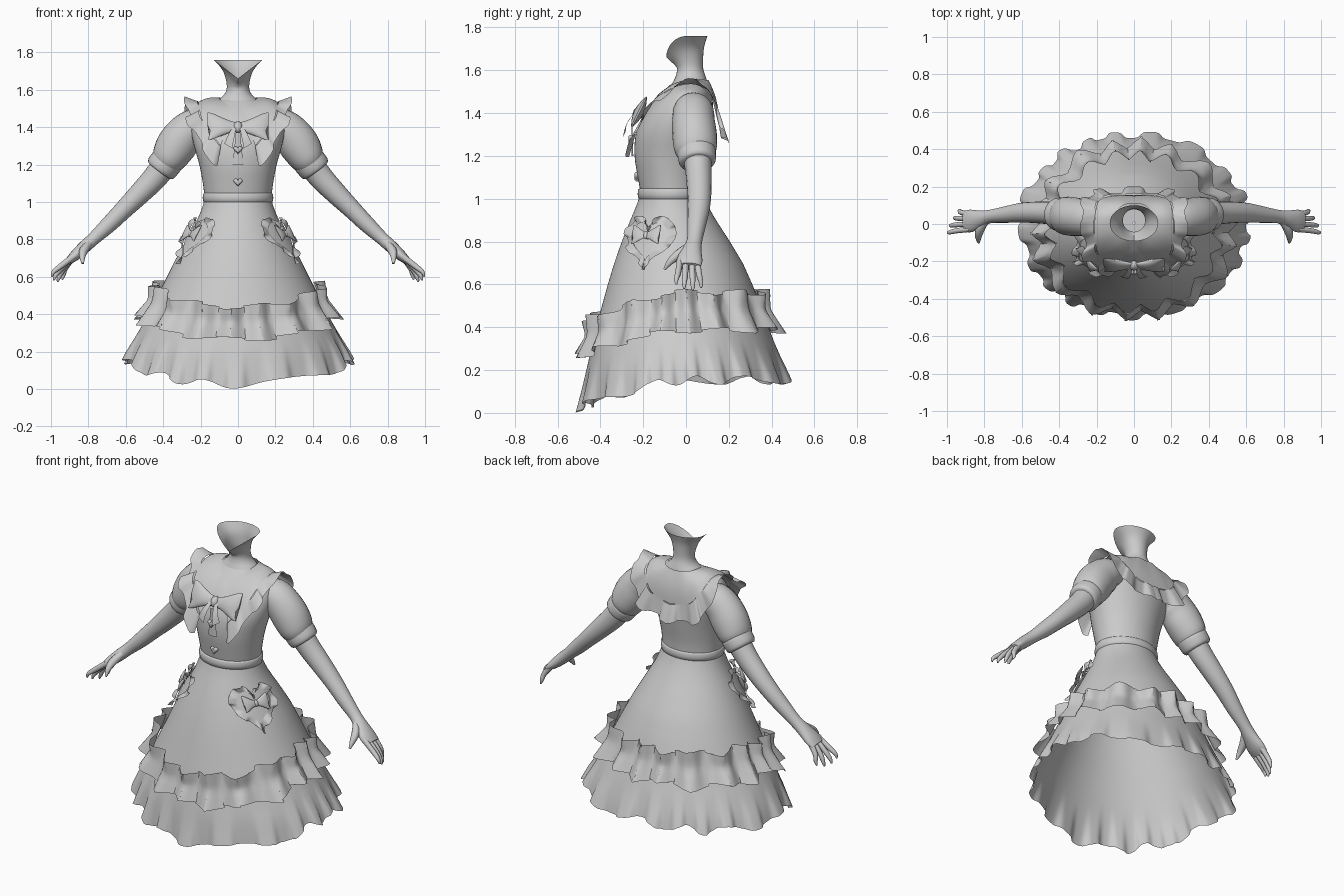
import bpy, bmesh, math
from mathutils import Vector as V

if "Cube" in bpy.data.objects:
    bpy.data.objects.remove(bpy.data.objects["Cube"])

grey = bpy.data.materials.new("plain grey")
grey.diffuse_color = (0.6, 0.6, 0.6, 1)
grey.use_nodes = True
grey.node_tree.nodes["Principled BSDF"].inputs["Base Color"].default_value = grey.diffuse_color
TAU = math.tau


def spline(pts, t):
    """Catmull-Rom through tuples, t in 0..1"""
    n = len(pts) - 1
    i = min(int(t * n), n - 1)
    u = t * n - i
    p0, p1, p2, p3 = pts[max(i - 1, 0)], pts[i], pts[i + 1], pts[min(i + 2, n)]
    return [0.5 * (2 * b + (c - a) * u + (2 * a - 5 * b + 4 * c - d) * u * u
                   + (3 * b - a - 3 * c + d) * u ** 3) for a, b, c, d in zip(p0, p1, p2, p3)]


def lookup(table, z):
    """Linear rows keyed by a descending first column"""
    for a, b in zip(table, table[1:]):
        if z >= b[0] or b is table[-1]:
            k = (z - a[0]) / (b[0] - a[0])
            return [p + (q - p) * k for p, q in zip(a, b)][1:]


def sheet(name, rows, closed=False, caps=False):
    """Grid of quads through rows of points"""
    bm = bmesh.new()
    vs = [[bm.verts.new(p) for p in r] for r in rows]
    n = len(rows[0])
    for a, b in zip(vs, vs[1:]):
        for j in range(n if closed else n - 1):
            k = (j + 1) % n
            bm.faces.new((a[j], a[k], b[k], b[j]))
    if caps:
        bm.faces.new(vs[0])
        bm.faces.new(vs[-1][::-1])
    bmesh.ops.recalc_face_normals(bm, faces=bm.faces)
    me = bpy.data.meshes.new(name)
    bm.to_mesh(me)
    bm.free()
    me.materials.append(grey)
    ob = bpy.data.objects.new(name, me)
    bpy.context.collection.objects.link(ob)
    return ob


def tube(name, pts, steps=12, n=16, side=1):
    """Tube along (x, y, z, thickness, width) points, mirrored by side"""
    ps = [spline(pts, i / steps) for i in range(steps + 1)]
    rows = []
    for i, p in enumerate(ps):
        t = (V(ps[min(i + 1, steps)][:3]) - V(ps[max(i - 1, 0)][:3])).normalized()
        w = (V((0, 1, 0)) - t * t.y).normalized()
        b = t.cross(w)
        rows.append([V(p[:3]) + b * p[3] * math.cos(a) + w * p[4] * math.sin(a)
                     for a in (TAU * j / n for j in range(n))])
    return sheet(name, [[(side * q.x, q.y, q.z) for q in r] for r in rows], True, True)


def pleat(t):
    """Soft box pleat wave, -1..1"""
    return math.tanh(2.2 * math.sin(t))


# Skirt: z, half width, front y, back y
SKIRT = [(1.02, .178, -.215, .08), (.97, .19, -.23, .10), (.9, .22, -.26, .14), (.8, .275, -.30, .205),
         (.7, .33, -.335, .265), (.6, .38, -.365, .31), (.4, .48, -.42, .385), (.2, .59, -.465, .465), (0, .67, -.5, .535)]


def skirt(a, z, off=0):
    rx, f, b = lookup(SKIRT, z)
    return V(((rx + off) * math.cos(a), (f + b) / 2 + ((b - f) / 2 + off) * math.sin(a), z))


def front(a):
    return max(0, -math.sin(a))


N = 320
ANG = [TAU * j / N for j in range(N)]
rows = []
for i in range(25):
    t = i / 24
    k = max(0, (t - .78) / .22) ** 1.5
    row = []
    for a in ANG:
        hem = .152 - .13 * front(a) ** 1.6 + .02 * math.sin(10 * a + 2 * math.sin(3 * a))
        row.append(skirt(a, 1.02 + (hem - 1.02) * t, k * .016 * pleat(20 * a + 2 * math.sin(3 * a))))
    rows.append(row)
sheet("skirt", rows, True)

# Pleated ruffle around the skirt, pinched below its upper edge
rows = []
for i in range(9):
    t = i / 8
    row = []
    for a in ANG:
        f = front(a) ** 1.5
        ph = 18 * a + 1.2 * math.sin(4 * a)
        flare = abs(t - .45) / .55
        top, bot = .565 - .125 * f, .385 - .12 * f
        z = top + (bot - top) * t + .014 * math.sin(9 * a + 1) * (1 - 2 * t)
        off = .026 + (.016 + .010 * (t < .45)) * flare + pleat(ph) * (.016 + .016 * flare)
        row.append(skirt(a + .035 * math.sin(2 * ph) * (.3 + flare), z, max(.005, off)))
    rows.append(row)
sheet("skirt_ruffle", rows, True)

# Bodice: z, half width, front y, back y
BODICE = [(1.555, .07, -.045, .09), (1.535, .14, -.07, .10), (1.5, .22, -.11, .115), (1.45, .245, -.16, .125),
          (1.38, .25, -.205, .125), (1.3, .235, -.235, .115), (1.2, .207, -.24, .10), (1.1, .188, -.225, .085),
          (1.02, .178, -.21, .08)]


def ring(z, rx, f, b, n=48):
    return [(rx * math.cos(a), (f + b) / 2 + (b - f) / 2 * math.sin(a), z) for a in (TAU * j / n for j in range(n))]


sheet("bodice", [ring(*spline(BODICE, i / 32)) for i in range(33)], True)
sheet("waistband", [ring(z, .178 + o, -.215 - o, .08 + o) for z, o in
                    ((.995, 0), (1.0, .007), (1.02, .011), (1.04, .009), (1.046, .006), (1.048, 0))], True)

# Neck, open on top, dipping to a point at the front
NECK = [(1.5, .14, -.08, .11), (1.545, .105, -.06, .10), (1.575, .073, -.047, .09), (1.61, .06, -.042, .08),
        (1.66, .066, -.055, .08), (1.71, .086, -.075, .085), (1.76, .13, -.092, .10)]
rows = [ring(1.5, .005, 0, .01, 32)]
for i in range(19):
    r = ring(*spline(NECK, i / 18), n=32)
    k = max(0, (i - 9) / 9)
    rows.append([(x, y, z - (.1 * k * (1 - abs(math.cos(TAU * j / 32))) if j > 16 else 0))
                 for j, (x, y, z) in enumerate(r)])
sheet("neck", rows, True)

# Collar: half paths from back centre over the shoulder to the chest
NECKLINE = [(0, .105, 1.545), (.05, .10, 1.55), (.085, .07, 1.552), (.1, .03, 1.553), (.09, -.03, 1.54), (.05, -.085, 1.515), (.015, -.125, 1.485)]
INNER = [(0, .15, 1.36), (.12, .145, 1.39), (.185, .12, 1.47), (.205, .04, 1.53), (.205, -.08, 1.505), (.18, -.17, 1.42), (.09, -.232, 1.30)]
OUTER = [(0, .175, 1.265), (.15, .17, 1.285), (.25, .145, 1.40), (.275, .04, 1.55), (.265, -.10, 1.49), (.235, -.21, 1.36), (.11, -.268, 1.205)]


def both(path, s):
    p = spline(path, abs(s))
    return V((math.copysign(p[0], s), p[1], p[2]))


M = 220
ss = [2 * j / M - 1 for j in range(M + 1)]
mid = V((0, -.04, 1.33))
plate, ruff = [], []
for i in range(7):
    t = i / 6
    prow, rrow = [], []
    for s in ss:
        a, b, c = both(NECKLINE, s), both(INNER, s), both(OUTER, s)
        p = a.lerp(b, t)
        prow.append(p + (p - mid).normalized() * (.005 + .012 * math.sin(math.pi * t)))
        q = b.lerp(c, t)
        w = pleat(abs(s) * 34 + .8)
        over = math.exp(-((abs(s) - .52) / .12) ** 2)
        rrow.append(q + (q - mid).normalized() * (.008 + .02 * w * (.35 + .65 * t) * (1 - .6 * over))
                    + V((0, 0, .012 * t * math.sin(abs(s) * 17))))
    plate.append(prow)
    ruff.append(rrow)
sheet("collar", plate)
sheet("collar_ruffle", ruff)


def bow(name, o, r, u, w, h, tails):
    """Bow with two flat puffed loops, a knot and optional hanging tails"""
    r, u = V(r).normalized(), V(u).normalized()
    n = r.cross(u)
    prof = [(0, .34, .35), (.25, .42, .7), (.55, .68, 1), (.85, .95, .7), (1, .98, .2)]
    for tag, sg in (("left", -1), ("right", 1)):
        rows = []
        for i in range(9):
            x, hh, d = spline(prof, i / 8)
            rows.append([V(o) + r * sg * (x - .1 * x * x * abs(math.cos(a)) ** 2 * (a > math.pi)) * w
                         + u * (h * hh * math.sin(a) + .08 * h * x) + n * (.14 * w * d * math.cos(a))
                         for a in (TAU * j / 16 for j in range(16))])
        sheet(f"{name}_{tag}_loop", rows, True, True)
        if tails:
            rows = [[V(o) + r * sg * w * (.1 + .22 * t + e * (.06 + .07 * t)) - u * (t * tails * (1 - .12 * e))
                     + n * (.012 + .015 * math.sin(3 * t)) for e in (-1, 0, 1)] for t in (0, .25, .5, .75, 1)]
            sheet(f"{name}_{tag}_tail", rows)
    # knot
    x, y, z = r * .15 * w, u * .4 * h, n * .16 * w
    rows = [[V(o) + x * math.sin(p) * math.cos(a) + z * math.sin(p) * math.sin(a) + y * math.cos(p)
             for a in (TAU * j / 12 for j in range(12))] for p in (math.pi * (.04 + .92 * i / 8) for i in range(9))]
    sheet(name + "_knot", rows, True, True)


def heart(a, s=1):
    return s * math.sin(a) ** 3, s * (13 * math.cos(a) - 5 * math.cos(2 * a) - 2 * math.cos(3 * a) - math.cos(4 * a)) / 16


# Chest bow with centre ribbon and heart buttons
bow("chest_bow", (0, -.222, 1.40), (1, 0, 0), (0, .5, 1), .162, .082, .12)
sheet("centre_ribbon", [[(x, -.255 + .3 * abs(x), z) for x in (-w, 0, w)] for z, w in ((1.37, .012), (1.28, .02), (1.2, .03))])
for i, (z, y) in enumerate(((1.28, -.258), (1.107, -.23))):
    outline = [heart(TAU * j / 24, .024) for j in range(24)]
    sheet(f"heart_button_{i + 1}", [[(x * k, y - d, z + v * k) for x, v in outline]
                                    for k, d in ((1, -.012), (1, .004), (.75, .01), (.1, .011))], True, True)

# Heart pockets with ruffled rims and small bows
for tag, sg in (("left", 1), ("right", -1)):
    a0, z0 = math.radians(-30), .815

    def on_skirt(u, v, off):
        p = skirt(a0 + u / .26, z0 + v, off)
        return V((sg * p.x, p.y, p.z))

    H = 144
    plate, rim = [], []
    for k in (.05, .4, .7, 1):
        plate.append([on_skirt(*heart(TAU * j / H, .105 * k), .012) for j in range(H)])
    for i in range(5):
        t = i / 4
        row = []
        for j in range(H):
            a = TAU * j / H
            u, v = heart(a, .098 + .04 * t)
            row.append(on_skirt(u * 1.05, v, .018 + .014 * t * pleat(11 * a) + .008 * t))
        rim.append(row)
    sheet(f"{tag}_pocket", plate, True)
    sheet(f"{tag}_pocket_ruffle", rim, True)
    c = on_skirt(0, .015, .035)
    r = on_skirt(.02, .01, .035) - on_skirt(-.02, .01, .035)
    bow(f"{tag}_pocket_bow", c, r * sg, on_skirt(0, .04, .035) - on_skirt(0, -.02, .035), .075, .05, 0)

    # Sleeve, cuff, arm and hand
    tube(f"{tag}_sleeve", [(.17, .035, 1.42, .07, .08), (.23, .035, 1.405, .095, .095), (.285, .035, 1.36, .105, .10),
                           (.33, .04, 1.30, .108, .104), (.37, .045, 1.235, .095, .10), (.395, .05, 1.20, .075, .08)], 18, 24, sg)
    tube(f"{tag}_cuff", [(.37, .05, 1.23, .08, .08), (.378, .05, 1.22, .088, .09), (.41, .052, 1.18, .086, .087),
                         (.42, .053, 1.167, .074, .076)], 9, 24, sg)
    tube(f"{tag}_arm", [(.37, .05, 1.23, .07, .07), (.44, .058, 1.135, .066, .062), (.53, .062, 1.04, .058, .057),
                        (.61, .06, .96, .05, .052), (.69, .05, .88, .044, .044), (.77, .04, .805, .035, .036),
                        (.82, .028, .76, .034, .045), (.87, .017, .715, .029, .06), (.905, .014, .685, .02, .056)], 32, 20, sg)
    for name, y0, y1, x, z in (("index", -.028, -.045, .995, .60), ("middle", .0, -.008, .985, .58),
                               ("ring", .028, .032, .965, .572), ("little", .052, .07, .94, .585)):
        tube(f"{tag}_{name}_finger", [(.875, y0, .712, .017, .015), (.5 * (.905 + x), y0 * .5 + y1 * .5, .5 * (.71 + z), .015, .014),
                                      (x - .008, y1, z + .025, .011, .011), (x, y1, z, .004, .005)], 9, 10, sg)
    tube(f"{tag}_thumb", [(.79, .02, .785, .018, .018), (.825, -.035, .74, .024, .022), (.832, -.075, .705, .016, .016),
                          (.83, -.1, .67, .006, .006)], 9, 10, sg)

# Smooth shading with crisp folds
bpy.ops.object.select_all(action='SELECT')
bpy.context.view_layer.objects.active = bpy.context.scene.objects[0]
bpy.ops.object.shade_smooth_by_angle(angle=math.radians(50))
